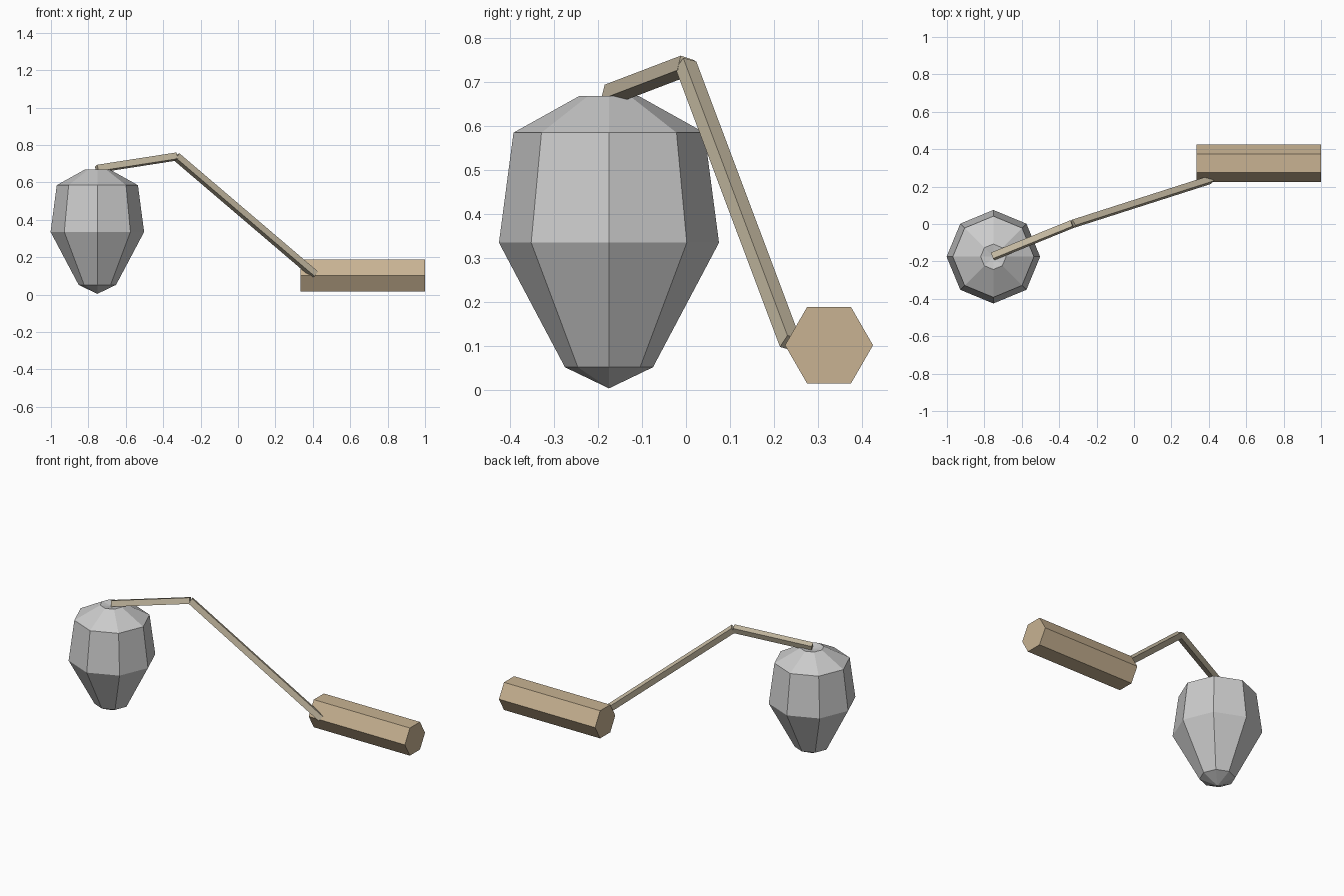
import bpy, bmesh, math
from mathutils import Vector

if "Cube" in bpy.data.objects:
    bpy.data.objects.remove(bpy.data.objects["Cube"])


def material(name, color):
    m = bpy.data.materials.new(name)
    m.diffuse_color = (*color, 1)
    m.use_nodes = True
    m.node_tree.nodes["Principled BSDF"].inputs["Base Color"].default_value = m.diffuse_color
    return m


def make_object(name, bm, mat=None):
    bmesh.ops.recalc_face_normals(bm, faces=bm.faces)
    mesh = bpy.data.meshes.new(name)
    bm.to_mesh(mesh)
    bm.free()
    obj = bpy.data.objects.new(name, mesh)
    bpy.context.collection.objects.link(obj)
    if mat:
        mesh.materials.append(mat)
    return obj


def prism(name, start, end, radius, sides, phase, mat):
    """Straight capped bar with a regular polygon cross-section."""
    start, end = Vector(start), Vector(end)
    d = (end - start).normalized()
    side = d.cross(Vector((0, 0, 1))).normalized()
    up = side.cross(d)
    bm = bmesh.new()
    rings = []
    for p in (start, end):
        ring = []
        for i in range(sides):
            a = phase + math.tau * i / sides
            ring.append(bm.verts.new(p + radius * (math.cos(a) * side + math.sin(a) * up)))
        rings.append(ring)
    for i in range(sides):
        j = (i + 1) % sides
        bm.faces.new((rings[0][i], rings[0][j], rings[1][j], rings[1][i]))
    for ring in rings:
        bm.faces.new(ring)
    return make_object(name, bm, mat)


wood = material("wood", (0.58, 0.45, 0.29))
cord = material("cord", (0.56, 0.49, 0.36))

# Eight-sided weight: spun profile with a shallow dent on top
profile = [(0, 0.004), (0.10, 0.052), (0.25, 0.335),
           (0.217, 0.585), (0.068, 0.668), (0, 0.655)]
bm = bmesh.new()
verts = [bm.verts.new((r, 0, z)) for r, z in profile]
edges = [bm.edges.new(pair) for pair in zip(verts, verts[1:])]
bmesh.ops.spin(bm, geom=verts + edges, cent=(0, 0, 0), axis=(0, 0, 1),
               angle=math.tau, steps=8, use_duplicate=False)
bmesh.ops.remove_doubles(bm, verts=bm.verts, dist=0.0005)
weight = make_object("weight", bm)
weight.location = (-0.752, -0.175, 0)

# Two square cord segments meeting at a bend
bend = (-0.33, 0.0, 0.738)
roll = math.radians(45 + 18)
prism("short_cord", (-0.755, -0.173, 0.672), bend, 0.025, 4, roll, cord)
prism("long_cord", bend, (0.41, 0.237, 0.107), 0.025, 4, roll, cord)

# Hexagonal handle
prism("handle", (0.333, 0.325, 0.102), (1.0, 0.325, 0.102), 0.1, 6, 0, wood)
